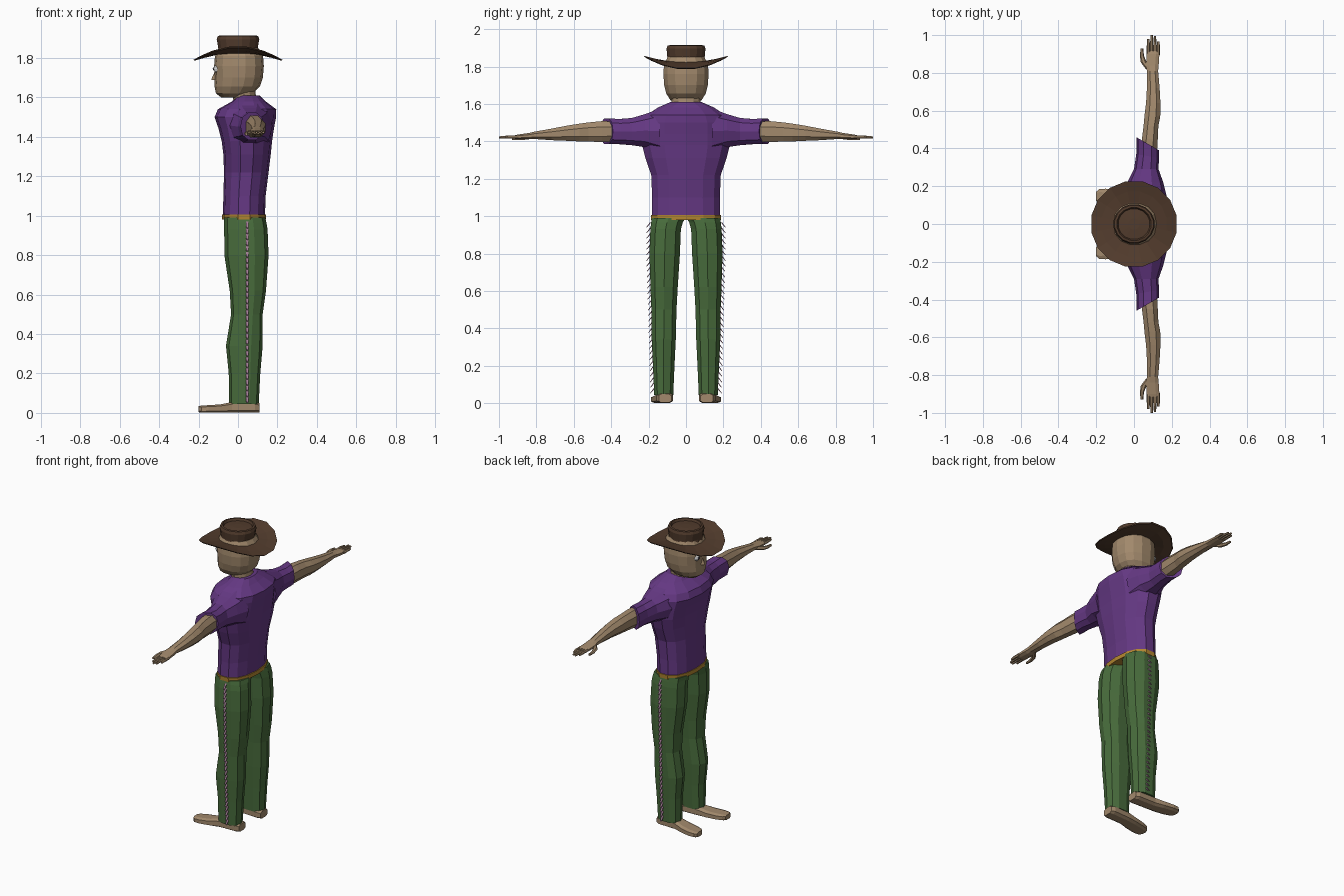
import bpy, bmesh
from math import sin, cos, pi, copysign


def material(name, r, g, b):
    m = bpy.data.materials.new(name)
    m.diffuse_color = (r, g, b, 1)
    return m


SKIN = material("skin", .36, .25, .15)
PURPLE = material("purple_cloth", .13, .04, .23)
GREEN = material("green_cloth", .065, .15, .045)
LEATHER = material("brown_leather", .085, .045, .026)
GOLD = material("gold", .45, .24, .03)
PINK = material("pink_fringe", .36, .2, .3)
WHITE = material("eye_white", .75, .75, .75)
DARK = material("eye_dark", .03, .03, .05)


def finish(name, bm, mat, mirror=False):
    bmesh.ops.recalc_face_normals(bm, faces=bm.faces)
    me = bpy.data.meshes.new(name)
    bm.to_mesh(me)
    bm.free()
    me.materials.append(mat)
    ob = bpy.data.objects.new(name, me)
    bpy.context.collection.objects.link(ob)
    if mirror:
        mod = ob.modifiers.new("mirror", 'MIRROR')
        mod.use_axis = (False, True, False)
        mod.use_mirror_merge = False
    return ob


def skin_rings(bm, loops, caps=True):
    n = len(loops[0])
    for a, b in zip(loops, loops[1:]):
        for i in range(n):
            j = (i + 1) % n
            bm.faces.new((a[i], a[j], b[j], b[i]))
    if caps:
        bm.faces.new(loops[0])
        bm.faces.new(loops[-1])


def loft(name, axis, rings, mat, n=12, p=2.0, mirror=False, turn=0.0):
    """rings: (position, centre 1, radius 1, centre 2, radius 2[, skew])"""
    bm = bmesh.new()
    loops = []
    for pos, c1, r1, c2, r2, *skew in rings:
        loop = []
        for i in range(n):
            t = 2 * pi * (i + turn) / n
            u, v = (copysign(abs(f) ** (2 / p), f) for f in (cos(t), sin(t)))
            a, b = c1 + r1 * u, c2 + r2 * v
            q = pos + (skew[0] * u if skew else 0)
            co = {'x': (q, a, b), 'y': (a, q, b), 'z': (a, b, q)}[axis]
            loop.append(bm.verts.new(co))
        loops.append(loop)
    skin_rings(bm, loops)
    return finish(name, bm, mat, mirror)


# shirt body
loft("shirt_body", 'z', [
    (1.00, .03, .107, 0, .187), (1.10, .033, .107, 0, .185),
    (1.22, .042, .113, 0, .19), (1.31, .046, .12, 0, .222),
    (1.38, .045, .128, 0, .24), (1.44, .042, .14, 0, .24),
    (1.50, .037, .156, 0, .235), (1.54, .046, .148, 0, .215),
    (1.58, .055, .085, 0, .155), (1.61, .055, .055, 0, .085)],
    PURPLE, n=14, p=2.3)

# sleeves, with slanted openings
loft("sleeve", 'y', [
    (.14, .055, .12, 1.455, .125), (.22, .06, .095, 1.457, .092),
    (.29, .065, .065, 1.452, .076), (.36, .072, .06, 1.452, .07, -.01),
    (.425, .072, .06, 1.454, .072, -.035)],
    PURPLE, n=10, p=2.3, mirror=True)

# arms
loft("arm", 'y', [
    (.34, .075, .048, 1.452, .058), (.45, .084, .045, 1.452, .06),
    (.52, .09, .042, 1.45, .055), (.57, .097, .045, 1.447, .051),
    (.64, .102, .041, 1.443, .043), (.72, .102, .036, 1.437, .033),
    (.81, .098, .032, 1.432, .021), (.84, .097, .036, 1.428, .018),
    (.90, .101, .036, 1.424, .013), (.915, .101, .033, 1.423, .01)],
    SKIN, n=8, p=2.2, mirror=True, turn=.5)

# fingers and thumb
for i, tip in enumerate((.98, 1.0, .995, .965)):
    x = .076 + i * .0175
    loft(f"finger_{i + 1}", 'y', [
        (.895, x, .009, 1.424, .01), (.945, x, .0085, 1.424, .009),
        (tip, x, .006, 1.421, .006)], SKIN, n=6, mirror=True)
loft("thumb", 'y', [
    (.82, .083, .02, 1.425, .012), (.855, .052, .016, 1.419, .012),
    (.89, .042, .011, 1.416, .01), (.93, .042, .007, 1.414, .007)],
    SKIN, n=6, mirror=True)

# belt
loft("belt", 'z', [(.98, .031, .111, 0, .19), (1.007, .031, .112, 0, .192)],
     GOLD, n=14, p=2.3)

# trouser legs
loft("trouser_leg", 'z', [
    (.045, .03, .075, .119, .053), (.20, .033, .08, .119, .06),
    (.34, .032, .093, .119, .067), (.50, .045, .08, .118, .07),
    (.62, .05, .092, .117, .076), (.80, .043, .112, .114, .085),
    (.93, .04, .11, .109, .085), (.965, .037, .107, .102, .088),
    (.99, .033, .105, .093, .093)],
    GREEN, n=10, p=2.4, mirror=True)

# fringe hanging along the outer trouser seams
bm = bmesh.new()
for i in range(31):
    z = .96 - i * .0295
    y = .173 + .024 * min(1, z / .8)
    root = [bm.verts.new((.047 + dx, y - .006, z + dz))
            for dx, dz in ((-.006, 0), (.006, 0), (.006, .01), (-.006, .01))]
    tip = [bm.verts.new((.047 + dx, y + .015, z + dz))
           for dx, dz in ((-.005, -.024), (.005, -.024), (.005, -.019), (-.005, -.019))]
    skin_rings(bm, [root, tip])
finish("seam_fringe", bm, PINK, mirror=True)

# feet
loft("foot", 'x', [
    (.108, .112, .035, .026, .024), (.085, .113, .046, .028, .028),
    (-.03, .117, .045, .028, .028), (-.09, .128, .05, .022, .022),
    (-.15, .139, .05, .02, .02), (-.185, .144, .042, .019, .019),
    (-.2, .146, .026, .019, .016)],
    SKIN, n=8, p=3.5, mirror=True, turn=.5)

# neck and head
loft("neck", 'z', [(1.55, .045, .06, 0, .078), (1.615, .03, .06, 0, .078),
                   (1.66, .02, .065, 0, .08)], SKIN, n=12)
loft("head", 'z', [
    (1.60, -.035, .05, 0, .05), (1.62, -.018, .094, 0, .085),
    (1.655, -.004, .115, 0, .108), (1.70, .004, .122, 0, .119),
    (1.76, .005, .126, 0, .124), (1.81, .005, .122, 0, .12),
    (1.85, .003, .10, 0, .10)], SKIN, n=14, p=2.25)

# nose
bm = bmesh.new()
ring = [bm.verts.new(c) for c in ((-.112, 0, 1.745), (-.105, -.02, 1.685), (-.105, .02, 1.685))]
nose_tip = bm.verts.new((-.136, 0, 1.69))
for i in range(3):
    bm.faces.new((ring[i], ring[(i + 1) % 3], nose_tip))
bm.faces.new(ring)
finish("nose", bm, SKIN)

# eyes
for name, x, r, mat in (("eye", -.105, .02, WHITE), ("pupil", -.121, .008, DARK)):
    bm = bmesh.new()
    bmesh.ops.create_uvsphere(bm, u_segments=10, v_segments=6, radius=r)
    bmesh.ops.translate(bm, verts=bm.verts, vec=(x, .045, 1.745))
    finish(name, bm, mat, mirror=True)

# hat brim, drooping front and back and rising at the sides
bm = bmesh.new()
SIDES = 16
loops = []
for r, dz in ((.09, 0), (.12, 0), (.175, 0), (.23, 0), (.225, -.006),
              (.175, -.008), (.12, -.008), (.09, -.008)):
    t = max(0, (r - .09) / .14)
    loop = []
    for i in range(SIDES):
        a = 2 * pi * (i + .5) / SIDES
        z = 1.828 + dz + t ** 1.3 * (-.036 * cos(2 * a) - .004)
        loop.append(bm.verts.new((r * cos(a), r * sin(a), z)))
    loops.append(loop)
skin_rings(bm, loops + loops[:1], caps=False)
finish("hat_brim", bm, LEATHER)

# hat crown with a sunken top
loft("hat_crown", 'z', [
    (1.815, 0, .107, 0, .107), (1.85, 0, .102, 0, .102),
    (1.895, 0, .11, 0, .106), (1.912, 0, .104, 0, .1),
    (1.914, 0, .092, 0, .088), (1.90, 0, .085, 0, .082),
    (1.904, 0, .03, 0, .03)], LEATHER, n=16, turn=.5)
